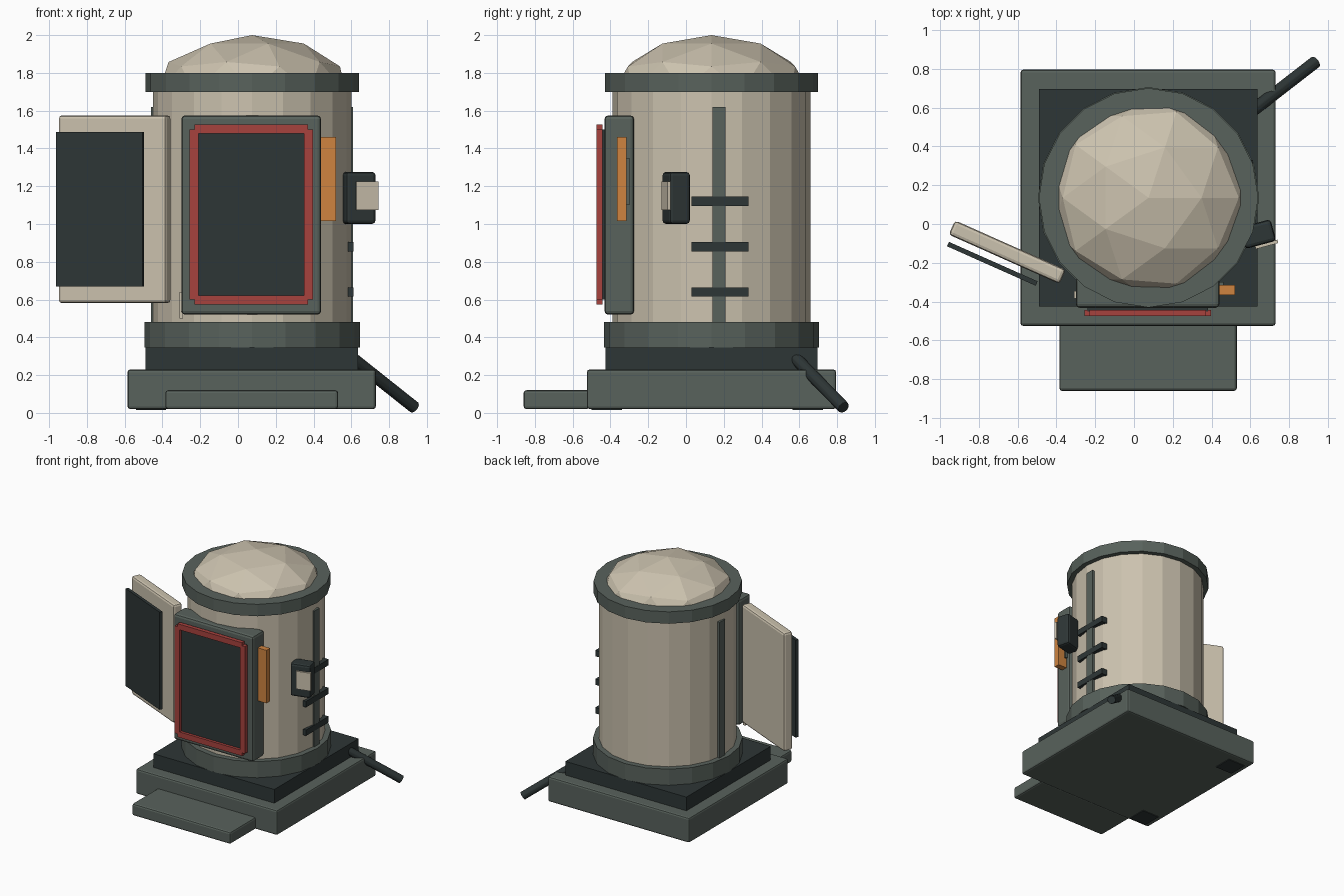
import bpy
import math
from mathutils import Vector

cube = bpy.data.objects.get("Cube")
if cube:
    bpy.data.objects.remove(cube, do_unlink=True)


def material(name, r, g, b):
    m = bpy.data.materials.new(name)
    m.use_nodes = True
    m.diffuse_color = (r, g, b, 1)
    m.node_tree.nodes["Principled BSDF"].inputs["Base Color"].default_value = (r, g, b, 1)
    return m


GREEN = material("grey green", 0.098, 0.122, 0.107)
BEIGE = material("warm beige", 0.60, 0.54, 0.425)
DARK = material("dark slate", 0.027, 0.037, 0.037)
RED = material("muted red", 0.39, 0.054, 0.048)
ORANGE = material("orange", 0.62, 0.23, 0.051)


def finish(name, mat, bevel=0):
    ob = bpy.context.object
    ob.name = ob.data.name = name
    ob.data.materials.append(mat)
    if bevel:
        mod = ob.modifiers.new("soft edges", "BEVEL")
        mod.width = bevel
        mod.segments = 2
    return ob


def box(name, mat, x, y, z, bevel=0):
    """Box spanning the given (low, high) ranges."""
    spans = (x, y, z)
    bpy.ops.mesh.primitive_cube_add(size=1, location=[(a + b) / 2 for a, b in spans])
    bpy.context.object.scale = [b - a for a, b in spans]
    bpy.ops.object.transform_apply(location=False, rotation=False, scale=True)
    return finish(name, mat, bevel)


def turned_box(name, mat, center, size, degrees, bevel=0):
    """Box given by centre and size, turned about the vertical."""
    ob = box(name, mat, *[(c - s / 2, c + s / 2) for c, s in zip(center, size)], bevel)
    ob.rotation_euler.z = math.radians(degrees)
    return ob


CX, CY = 0.075, 0.135


def drum(name, mat, radius, low, high):
    bpy.ops.mesh.primitive_cylinder_add(vertices=20, radius=radius, depth=high - low,
                                        location=(CX, CY, (low + high) / 2))
    return finish(name, mat)


# Base, plinth and front step
box("base", GREEN, (-0.585, 0.73), (-0.525, 0.795), (0.02, 0.23), 0.015)
box("plinth", DARK, (-0.49, 0.635), (-0.425, 0.695), (0.2, 0.345))
box("front_step", GREEN, (-0.385, 0.53), (-0.86, -0.51), (0.02, 0.12), 0.015)
for y, side in ((-0.42, "front"), (0.645, "back")):
    box(side + "_foot_pad", DARK, (-0.54, -0.38), (y - 0.08, y + 0.08), (0.014, 0.022))

# Round body with collars
drum("body", BEIGE, 0.525, 0.34, 1.75)
drum("lower_collar", GREEN, 0.57, 0.345, 0.48)
drum("upper_collar", GREEN, 0.565, 1.70, 1.80)

# Faceted dome
bpy.ops.mesh.primitive_ico_sphere_add(subdivisions=2, radius=1, location=(CX, CY, 1.7))
bpy.context.object.scale = (0.52, 0.52, 0.3)
finish("dome", BEIGE)

# Front hatch with red trim
box("hatch_frame", GREEN, (-0.30, 0.44), (-0.432, -0.275), (0.52, 1.575), 0.02)
box("hatch_panel", DARK, (-0.24, 0.38), (-0.452, -0.42), (0.6, 1.5))
for i, x in enumerate((-0.2325, 0.3725)):
    box(f"trim_upright_{i}", RED, (x - 0.0235, x + 0.0235), (-0.475, -0.442), (0.6, 1.5))
for i, z in enumerate((0.5975, 1.5025)):
    box(f"trim_crossbar_{i}", RED, (-0.23, 0.37), (-0.475, -0.442), (z - 0.0235, z + 0.0235))
box("side_lamp", ORANGE, (0.44, 0.52), (-0.365, -0.315), (1.015, 1.46))
box("lamp_bracket", GREEN, (0.36, 0.46), (-0.35, -0.3), (1.1, 1.35))
box("hinge", BEIGE, (-0.31, -0.29), (-0.385, -0.345), (0.5, 0.64))

# Open door
turned_box("open_door", BEIGE, (-0.653, -0.145, 1.078), (0.625, 0.08, 0.995), -24, 0.018)
turned_box("door_lining", DARK, (-0.73, -0.205, 1.078), (0.50, 0.025, 0.82), -24)

# Control box on the side
turned_box("control_box", DARK, (0.638, -0.052, 1.138), (0.165, 0.115, 0.275), 15, 0.018)
turned_box("control_screen", BEIGE, (0.683, -0.105, 1.15), (0.12, 0.018, 0.15), 15)

# Vertical ribs and rungs
for side, name in ((1, "left"), (-1, "right")):
    x = CX + side * 0.515
    box(name + "_rib", GREEN, (x - 0.02, x + 0.02), (0.14, 0.21), (0.46, 1.62))
for i, z in enumerate((0.64, 0.88, 1.12)):
    box(f"rung_{i}", DARK, (0.56, 0.612), (0.03, 0.33), (z - 0.025, z + 0.025))

# Slanted strut at the back corner
start, end = Vector((0.58, 0.56, 0.31)), Vector((0.935, 0.835, 0.028))
bpy.ops.mesh.primitive_cylinder_add(vertices=10, radius=0.034, depth=(end - start).length,
                                    location=(start + end) / 2)
bpy.context.object.rotation_euler = (end - start).to_track_quat("Z", "Y").to_euler()
finish("strut", DARK, 0.005)
